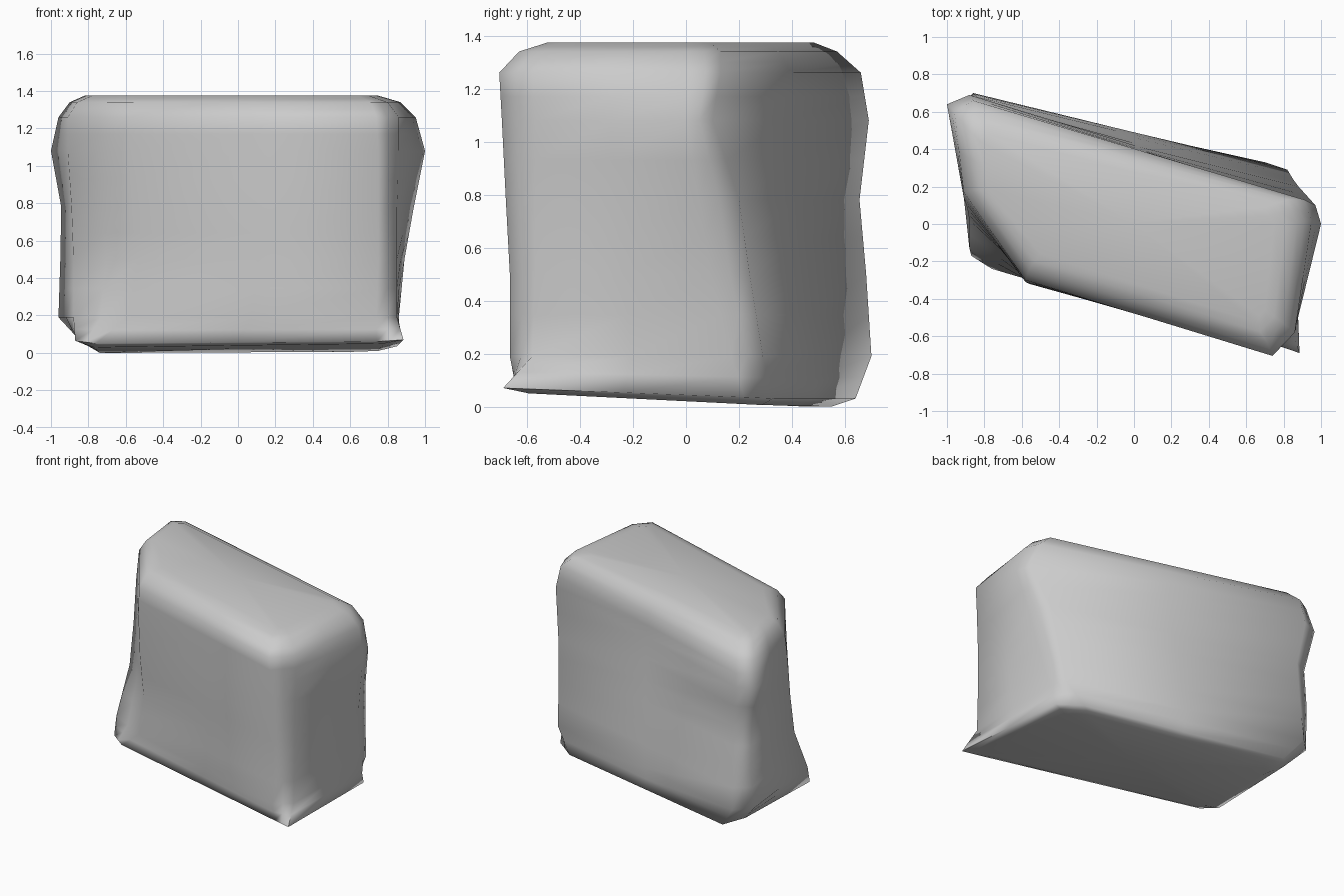
import bpy, bmesh

# Horizontal slices of the boulder: height, then outline points going round from
# front left, front right (2), back right (2), back left (2), left end
SLICES = [
    (0.00, [(-0.76, -0.24), (0.74, -0.64), (0.885, -0.69), (0.85, 0.22),
            (0.70, 0.33), (-0.74, 0.64), (-0.84, 0.52), (-0.87, -0.17)]),
    (0.19, [(-0.59, -0.29), (0.74, -0.665), (0.85, -0.58), (0.86, 0.17),
            (0.82, 0.29), (-0.86, 0.70), (-0.96, 0.60), (-0.88, -0.13)]),
    (0.50, [(-0.53, -0.32), (0.75, -0.665), (0.85, -0.57), (0.89, 0.09),
            (0.85, 0.24), (-0.84, 0.68), (-0.95, 0.62), (-0.88, 0.02)]),
    (0.78, [(-0.56, -0.32), (0.75, -0.68), (0.85, -0.57), (0.94, 0.05),
            (0.88, 0.20), (-0.84, 0.655), (-0.945, 0.60), (-0.89, 0.08)]),
    (1.08, [(-0.58, -0.31), (0.75, -0.695), (0.86, -0.57), (1.00, 0.00),
            (0.97, 0.10), (-0.88, 0.69), (-1.00, 0.64), (-0.91, 0.14)]),
    (1.26, [(-0.58, -0.30), (0.74, -0.705), (0.86, -0.58), (0.95, 0.02),
            (0.91, 0.13), (-0.86, 0.66), (-0.96, 0.60), (-0.91, 0.17)]),
    (1.34, [(-0.56, -0.24), (0.71, -0.63), (0.80, -0.53), (0.87, 0.01),
            (0.82, 0.13), (-0.82, 0.57), (-0.90, 0.52), (-0.86, 0.18)]),
    (1.375, [(-0.50, -0.16), (0.64, -0.52), (0.70, -0.46), (0.75, 0.00),
             (0.70, 0.09), (-0.77, 0.48), (-0.82, 0.44), (-0.78, 0.18)]),
]
# Uneven height of the bottom rim
RIM = [0.05, 0.06, 0.07, 0.035, 0.03, 0.03, 0.06, 0.065]

bm = bmesh.new()


def bridge(low, high):
    for i in range(len(low)):
        j = (i + 1) % len(low)
        bm.faces.new((low[i], low[j], high[j], high[i]))


# Loft the slices into one skin
rings = []
for height, outline in SLICES:
    rings.append([bm.verts.new((x, y, height or RIM[i]))
                  for i, (x, y) in enumerate(outline)])
for low, high in zip(rings, rings[1:]):
    bridge(low, high)
bm.faces.new(rings[-1])

# Underside: slightly inset from the rim, resting on its back edge
under = []
for v in rings[0]:
    x, y = v.co.x * 0.88, v.co.y * 0.86
    under.append(bm.verts.new((x, y, max(0.0, 0.02 - 0.05 * y))))
bridge(under, rings[0])
bm.faces.new(under[::-1])

bmesh.ops.recalc_face_normals(bm, faces=bm.faces)
mesh = bpy.data.meshes.new("boulder")
bm.to_mesh(mesh)
bm.free()
boulder = bpy.data.objects.new("boulder", mesh)
bpy.context.collection.objects.link(boulder)

# Extra loops keep the smooth shading local to the worn edges
sub = boulder.modifiers.new("loops", 'SUBSURF')
sub.subdivision_type = 'SIMPLE'
sub.levels = sub.render_levels = 1
bpy.context.view_layer.objects.active = boulder
boulder.select_set(True)
bpy.ops.object.modifier_apply(modifier="loops")
bpy.ops.object.shade_smooth_by_angle(angle=1.4)
